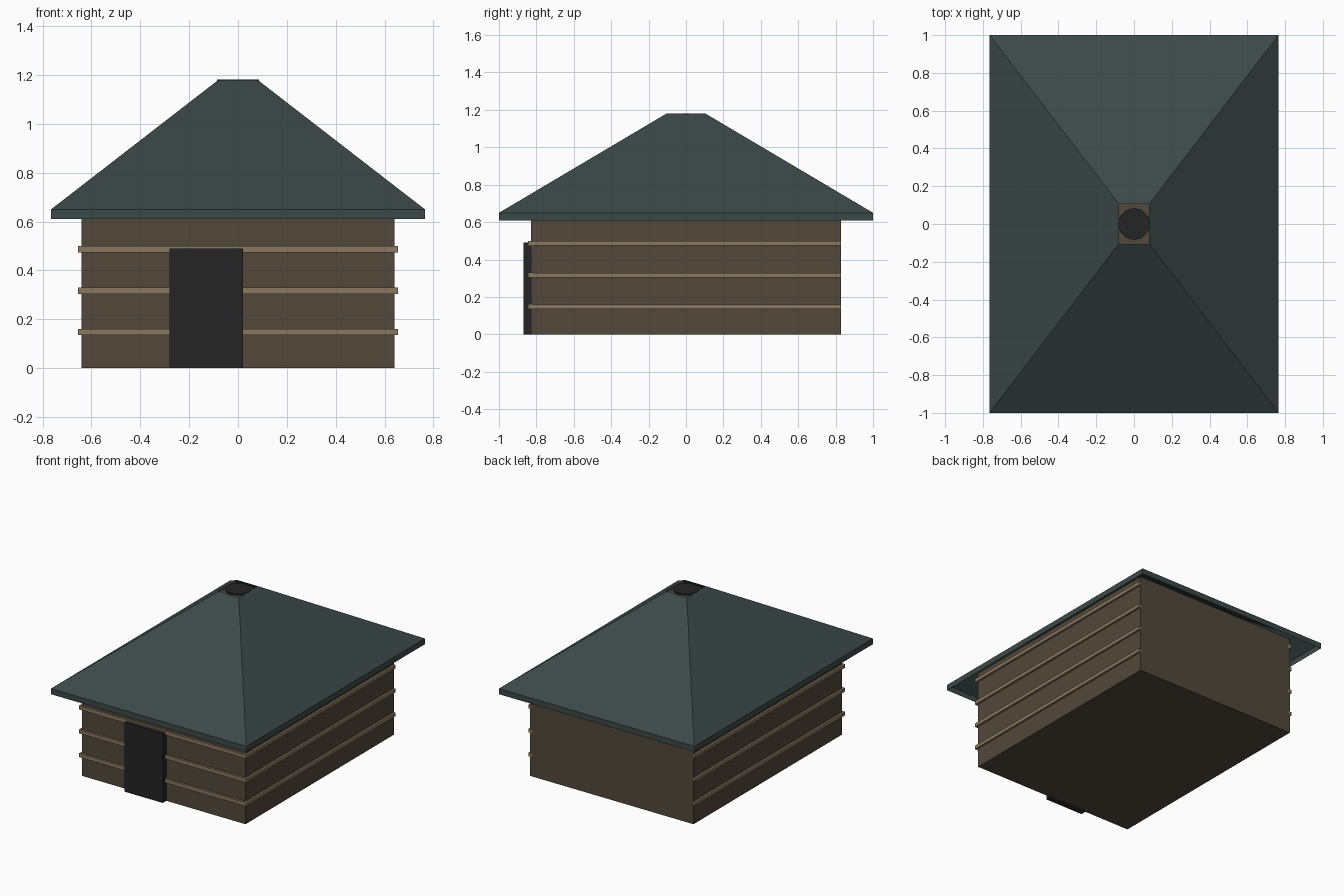
import bpy
import bmesh

default = bpy.data.objects.get("Cube")
if default:
    bpy.data.objects.remove(default, do_unlink=True)


def material(name, rgb):
    mat = bpy.data.materials.new(name)
    mat.use_nodes = True
    colour = (*rgb, 1.0)
    mat.diffuse_color = colour
    bsdf = mat.node_tree.nodes["Principled BSDF"]
    bsdf.inputs["Base Color"].default_value = colour
    bsdf.inputs["Roughness"].default_value = 0.9
    return mat


def finish(name, bm, mat):
    mesh = bpy.data.meshes.new(name)
    bm.to_mesh(mesh)
    bm.free()
    mesh.materials.append(mat)
    obj = bpy.data.objects.new(name, mesh)
    bpy.context.collection.objects.link(obj)
    return obj


def box(name, low, high, mat):
    bm = bmesh.new()
    bmesh.ops.create_cube(bm, size=1)
    for v in bm.verts:
        v.co = [(a + b) / 2 + c * (b - a) for a, b, c in zip(low, high, v.co)]
    return finish(name, bm, mat)


wall_brown = material("wall brown", (0.084, 0.064, 0.043))
log_tan = material("log tan", (0.255, 0.19, 0.115))
roof_green = material("roof slate green", (0.044, 0.067, 0.065))
soot_black = material("soot black", (0.018, 0.018, 0.018))

# Walls, rising a little way inside the hollow roof
WX, WY, OUT = 0.64, 0.83, 0.015
box("walls", (-WX, -WY, 0), (WX, WY, 0.71), wall_brown)

# Log strips on the front and both sides; the back is plain
for i in range(4):
    z = 0.148 + i * 0.169
    box(f"front_log_{i + 1}", (-WX - OUT, -WY - OUT, z - 0.013),
        (WX + OUT, -WY + OUT, z + 0.013), log_tan)
    for side, s in (("left", 1), ("right", -1)):
        x = s * WX
        box(f"{side}_log_{i + 1}", (x - OUT, -WY, z - 0.012),
            (x + OUT, WY, z + 0.012), log_tan)

# Doorway
box("door", (-0.28, -0.87, 0), (0.02, -WY + 0.01, 0.49), soot_black)

# Hollow hipped roof: eave band and slopes, open below and at the top
bm = bmesh.new()
rings = []
for hx, hy, z in ((0.765, 1.0, 0.61), (0.765, 1.0, 0.65), (0.08, 0.105, 1.18)):
    corners = ((-hx, -hy), (hx, -hy), (hx, hy), (-hx, hy))
    rings.append([bm.verts.new((x, y, z)) for x, y in corners])
for lower, upper in zip(rings, rings[1:]):
    for i in range(4):
        j = (i + 1) % 4
        bm.faces.new((lower[i], lower[j], upper[j], upper[i]))
finish("roof", bm, roof_green)

# Smoke hole disc in the roof opening
bm = bmesh.new()
bmesh.ops.create_cone(bm, cap_ends=True, segments=12,
                      radius1=0.085, radius2=0.085, depth=0.012)
bmesh.ops.translate(bm, verts=bm.verts, vec=(0, 0, 1.176))
finish("smoke_hole", bm, soot_black)
